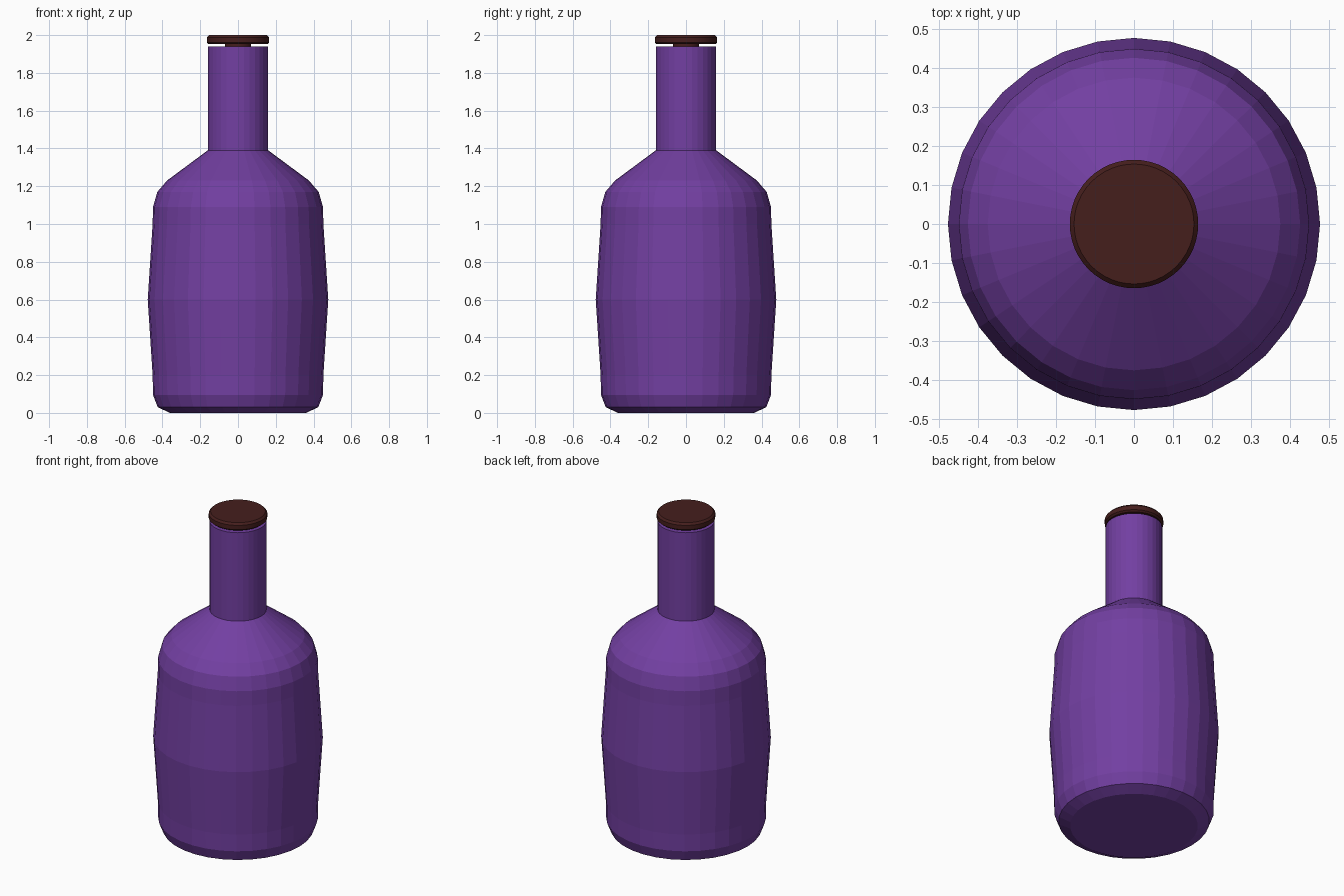
import bpy, bmesh, math

if "Cube" in bpy.data.objects:
    bpy.data.objects.remove(bpy.data.objects["Cube"])

def material(name, color):
    m = bpy.data.materials.new(name)
    m.diffuse_color = color
    m.use_nodes = True
    m.node_tree.nodes["Principled BSDF"].inputs["Base Color"].default_value = m.diffuse_color
    return m

def lathe(name, profile, sides, mat, smooth=False):
    """Revolve (radius, z) points around z; close both ends with flat faces."""
    bm = bmesh.new()
    rings = [[bm.verts.new((r * math.cos(2 * math.pi * i / sides),
                            r * math.sin(2 * math.pi * i / sides), z))
              for i in range(sides)] for r, z in profile]
    for a, b in zip(rings, rings[1:]):
        for i in range(sides):
            j = (i + 1) % sides
            bm.faces.new((a[i], a[j], b[j], b[i]))
    bm.faces.new(rings[0][::-1])
    bm.faces.new(rings[-1])
    me = bpy.data.meshes.new(name)
    bm.to_mesh(me)
    bm.free()
    ob = bpy.data.objects.new(name, me)
    bpy.context.collection.objects.link(ob)
    me.materials.append(mat)
    if smooth:
        bpy.ops.object.select_all(action='DESELECT')
        ob.select_set(True)
        bpy.context.view_layer.objects.active = ob
        bpy.ops.object.shade_smooth_by_angle(angle=math.radians(30))
    return ob

purple = material("purple_glass", (0.17, 0.05, 0.36, 1))
brown = material("dark_brown", (0.06, 0.013, 0.012, 1))

# Bulging body, shoulder and straight neck
lathe("bottle", [(0.36, 0.0), (0.425, 0.03), (0.45, 0.095), (0.452, 0.2),
                 (0.478, 0.6), (0.452, 1.0), (0.45, 1.09), (0.427, 1.17),
                 (0.376, 1.23), (0.16, 1.39), (0.16, 1.94)], 32, purple)

# Stopper: thin stem under a rounded disc cap
lathe("stopper", [(0.07, 1.90), (0.07, 1.952), (0.155, 1.952), (0.165, 1.961),
                  (0.165, 1.988), (0.154, 2.0)], 48, brown, smooth=True)
